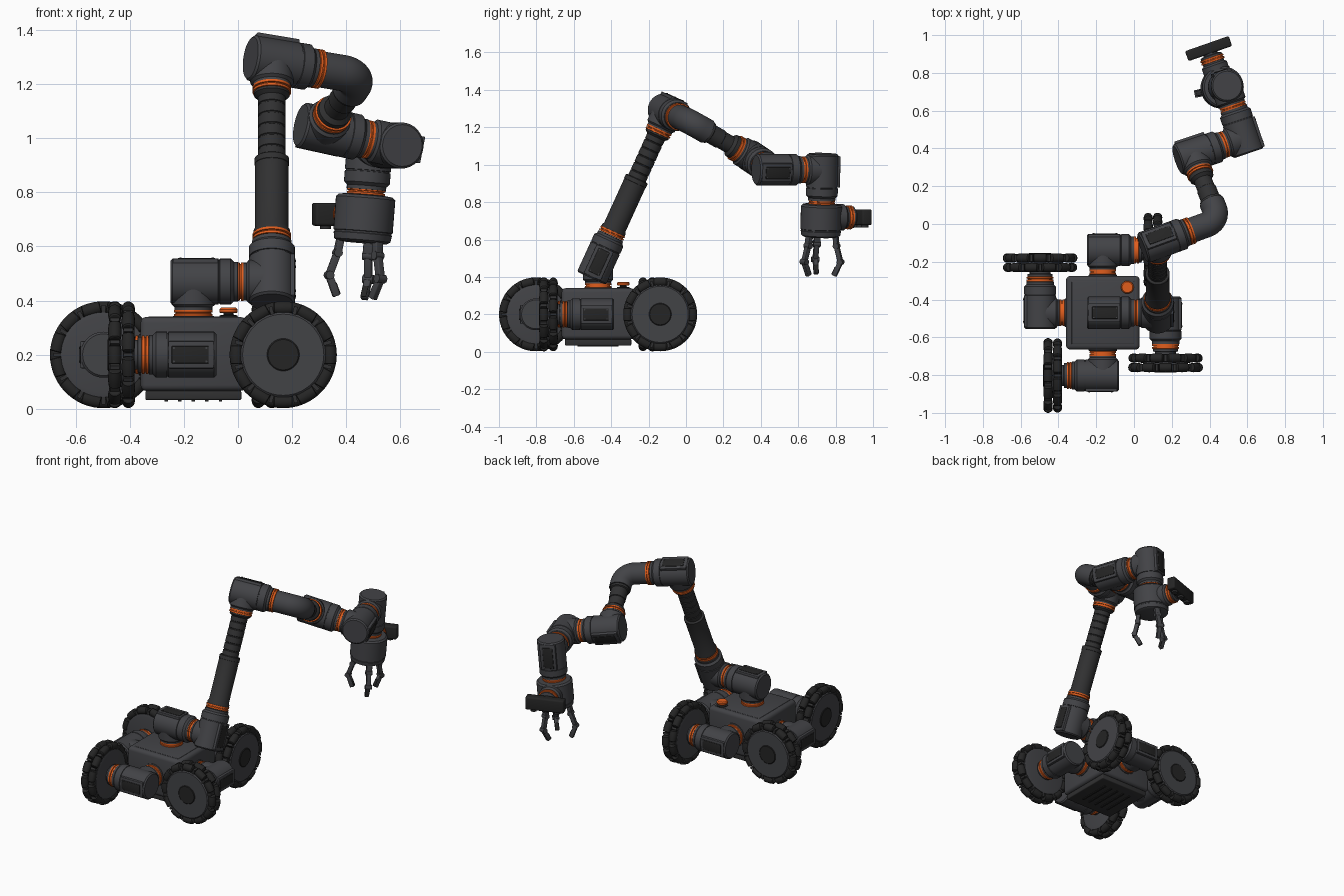
import bpy, bmesh
from math import pi, cos, sin, sqrt, radians
from mathutils import Vector as V, Matrix

if "Cube" in bpy.data.objects:
    bpy.data.objects.remove(bpy.data.objects["Cube"])

def mat(name, *c):
    m = bpy.data.materials.new(name)
    m.diffuse_color = (*c, 1)
    m.use_nodes = True
    m.node_tree.nodes["Principled BSDF"].inputs["Base Color"].default_value = m.diffuse_color
    return m

SHELL = mat("shell_grey", .055, .056, .062)
RUBBER = mat("black_rubber", .018, .018, .018)
TUBE = mat("tube_dark", .03, .03, .031)
ORANGE = mat("orange", .75, .11, .012)
X, Y, Z = V((1, 0, 0)), V((0, 1, 0)), V((0, 0, 1))

def make(name, bm, m):
    bmesh.ops.recalc_face_normals(bm, faces=bm.faces[:])
    for f in bm.faces:
        f.smooth = True
    for e in bm.edges:
        e.smooth = len(e.link_faces) == 2 and e.calc_face_angle(0) < radians(32)
    me = bpy.data.meshes.new(name)
    bm.to_mesh(me)
    bm.free()
    me.materials.append(m)
    ob = bpy.data.objects.new(name, me)
    bpy.context.collection.objects.link(ob)
    return ob

def skin(bm, rings):
    n = len(rings[0])
    for a, b in zip(rings, rings[1:]):
        for i in range(n):
            bm.faces.new((a[i], a[(i + 1) % n], b[(i + 1) % n], b[i]))
    bm.faces.new(rings[0][::-1])
    bm.faces.new(rings[-1])

def add_lathe(bm, prof, o, axis, seg=40):
    # prof: (radius, distance along the axis) pairs
    q = axis.to_track_quat('Z', 'Y')
    skin(bm, [[bm.verts.new(o + q @ V((r * cos(2 * pi * i / seg), r * sin(2 * pi * i / seg), s)))
               for i in range(seg)] for r, s in prof])

def lathe(name, prof, o, axis, m, seg=40):
    bm = bmesh.new()
    add_lathe(bm, prof, o, axis, seg)
    return make(name, bm, m)

def add_box(bm, c, ax, ay, size, bevel=0):
    ax = ax.normalized()
    ay = (ay - ax * ay.dot(ax)).normalized()
    M = Matrix((ax, ay, ax.cross(ay))).transposed().to_4x4()
    M.translation = c
    t = bmesh.ops.create_cube(bm, size=1, matrix=M @ Matrix.Diagonal((*size, 1)))
    if bevel:
        es = list({e for v in t['verts'] for e in v.link_edges})
        bmesh.ops.bevel(bm, geom=es, offset=bevel, segments=3, profile=.5, affect='EDGES')

def box(name, c, ax, ay, size, m, bevel=0):
    bm = bmesh.new()
    add_box(bm, c, ax, ay, size, bevel)
    return make(name, bm, m)

def ring(name, o, d, s, r=.071):
    # double orange seal ring with a groove
    lathe(name, [(r - .006, s - .013), (r, s - .012), (r, s - .003), (r - .006, s - .002), (r - .006, s + .002),
                 (r, s + .003), (r, s + .012), (r - .006, s + .013)], o, d, ORANGE)

def joint(name, c, inp, out):
    # motor housing along the output axis, stub towards the input, service panel opposite
    lathe(name + "_housing", [(.077, -.085), (.085, -.077), (.085, .092), (.081, .093), (.081, .097), (.085, .098),
                              (.085, .138), (.073, .15), (.073, .164), (.06, .166)], c, out, SHELL)
    lathe(name + "_input_stub", [(.08, 0), (.08, .085), (.07, .094), (.07, .104), (.06, .105)], c, inp, SHELL)
    ring(name + "_input_ring", c, inp, .116)
    box(name + "_panel_frame", c - inp * .074 + out * .008, out, inp, (.168, .022, .1), SHELL, .004)
    box(name + "_panel", c - inp * .082 + out * .012, out, inp, (.137, .012, .064), RUBBER, .003)
    bm = bmesh.new()
    side = out.cross(inp)
    for a in (-1, 1):
        for b in (-1, 1):
            add_lathe(bm, [(.004, .085), (.004, .09)], c + out * (.012 + a * .06) + side * b * .025, -inp, 8)
    make(name + "_panel_screws", bm, SHELL)

def wheel(name, c, w):
    # omni wheel: two staggered rows of barrel rollers
    u, v = w.orthogonal().normalized(), None
    v = w.cross(u)
    lathe(name + "_axle", [(.066, .19), (.066, .205), (.055, .207), (.055, .23)], c, w, SHELL)
    ring(name + "_axle_ring", c, w, .178)
    lathe(name + "_hub", [(.14, .217), (.157, .221), (.157, .258), (.12, .26), (.12, .27), (.157, .272),
                          (.157, .306), (.15, .312)], c, w, SHELL, 48)
    lathe(name + "_cap", [(.06, .305), (.06, .314), (.056, .317)], c, w, RUBBER)
    rollers, clamps = bmesh.new(), bmesh.new()
    n, D = 12, .173
    for row, s in enumerate((.24, .29)):
        for i in range(n):
            a = 2 * pi * (i + row / 2) / n
            rad, tan = u * cos(a) + v * sin(a), v * cos(a) - u * sin(a)
            xs = [-.035, -.032, -.016, 0, .016, .032, .035]
            prof = [(sqrt(.198 ** 2 - x * x) - D - (.004 if abs(x) > .033 else 0), x) for x in xs]
            add_lathe(rollers, prof, c + w * s + rad * D, tan, 14)
            b = a + pi / n
            rad, tan = u * cos(b) + v * sin(b), v * cos(b) - u * sin(b)
            add_box(clamps, c + w * s + rad * .163, rad, tan, (.042, .014, .036))
    make(name + "_rollers", rollers, RUBBER)
    make(name + "_roller_clamps", clamps, TUBE)

# chassis
C = V((-.165, -.47, .2))
box("chassis", C + Z * .003, X, Y, (.39, .39, .274), SHELL, .022)
box("chassis_lid", C + Z * .139, X, Y, (.33, .33, .006), SHELL, .002)
box("belly_plate", V((-.165, -.47, .05)), X, Y, (.355, .355, .034), TUBE, .006)
bm = bmesh.new()
for k in range(5):
    add_box(bm, V((-.165 - .1 + k * .05, -.47, .031)), X, Y, (.012, .22, .006))
make("belly_ribs", bm, RUBBER)
B = V((-.035, -.335, 0))
lathe("stop_button_base", [(.034, .33), (.034, .345), (.018, .348), (.018, .36)], B, Z, RUBBER)
lathe("stop_button", [(.03, .354), (.034, .358), (.034, .367), (.028, .374)], B, Z, ORANGE)

# four wheel units, turned about the chassis
for k, label in enumerate(("right", "back", "left", "front")):
    d = V((round(cos(k * pi / 2)), round(sin(k * pi / 2)), 0))
    w = V((d.y, -d.x, 0))
    lathe(label + "_flange", [(.076, .18), (.076, .2), (.066, .205)], C, d, SHELL)
    joint(label + "_drive", C + d * .332, -d, w)
    wheel(label + "_wheel", C + d * .332, w)

# arm joints and directions
C0 = V((-.165, -.47, .47))
C1 = V((.125, -.47, .47))
d1 = V((0, .415, .91)).normalized()
C2 = C1 + d1 * .895
d2 = V((.928, .338, -.154)).normalized()
P3 = C2 + d2 * .35
C5 = V((.58, .455, .973))
d4 = V((.93, .307, -.204)).normalized()
C4 = C5 - d4 * .29
d3 = (C4 - P3).normalized()
L3 = (C4 - P3).length
d5 = V((-.32, .947, 0)).normalized()
C6 = C5 + d5 * .29
d6 = V((-.08, -.027, -1)).normalized()
lathe("turret_flange", [(.076, .135), (.076, .142), (.066, .146)], C, Z, SHELL)
joint("turret", C0, -Z, X)
joint("shoulder", C1, -X, d1)
joint("elbow", C2, -d1, d2)
joint("forearm", C4, -d3, d4)
joint("wrist_pitch", C5, -d4, d5)
joint("wrist_roll", C6, -d5, d6)

# upper arm tube
ring("upper_arm_ring", C1, d1, .18)
lathe("upper_arm_lower_tube", [(.068, .19), (.068, .205), (.062, .215), (.062, .475), (.064, .476), (.064, .498),
                               (.058, .502)], C1, d1, TUBE)
lathe("upper_arm_upper_tube", [(.051, .49)] + [p for k in range(5) for p in
      ((.051, .53 + k * .045), (.048, .532 + k * .045), (.048, .536 + k * .045), (.051, .538 + k * .045))]
      + [(.051, .745), (.066, .757), (.066, .768)], C1, d1, TUBE)

# bent elbow pipe, swept in the plane of the two arm directions
ring("elbow_output_ring", C2, d2, .18, .073)
nrm = d2.cross(d3).normalized()
R = .075
path = [(C2 + d2 * .19, d2)]
ang = d2.angle(d3)
trim = R * sin(ang / 2) / cos(ang / 2)
start, side = P3 - d2 * trim, nrm.cross(d2)
for k in range(13):
    a = ang * k / 12
    path.append((start + d2 * R * sin(a) + side * R * (1 - cos(a)), d2 * cos(a) + side * sin(a)))
path.append((P3 + d3 * .115, d3))
bm = bmesh.new()
skin(bm, [[bm.verts.new(p + (nrm * cos(2 * pi * i / 40) + nrm.cross(t) * sin(2 * pi * i / 40)) * .067)
           for i in range(40)] for p, t in path])
make("elbow_pipe", bm, SHELL)
lathe("forearm_tube", [(.06, .11), (.06, .13), (.052, .134), (.052, .2), (.048, .203), (.048, L3 - .165),
                       (.064, L3 - .15), (.064, L3 - .127)], P3, d3, TUBE)

# gripper palm
ring("gripper_ring", C6, d6, .172)
lathe("gripper_palm", [(.07, .182), (.1, .186), (.11, .196), (.11, .318), (.106, .32), (.106, .326), (.108, .328),
                       (.104, .352), (.09, .36)], C6, d6, SHELL)

# three bent fingers
gx = (X - d6 * X.dot(d6)).normalized()
gy = (Y - d6 * Y.dot(d6) - gx * Y.dot(gx)).normalized()
for k in range(3):
    a = radians(193 + 120 * k)
    r, t = gx * cos(a) + gy * sin(a), gy * cos(a) - gx * sin(a)
    pts = [C6 + r * p + d6 * s for p, s in ((.082, .345), (.09, .405), (.115, .49), (.082, .562))]
    bm = bmesh.new()
    for (p, q), wd in zip(zip(pts, pts[1:]), (.036, .028, .026)):
        add_box(bm, (p + q) / 2, q - p, t, ((q - p).length + .006, wd, .026), .004)
    for p in pts[1:3]:
        add_lathe(bm, [(.016, -.02), (.016, .02)], p, t, 16)
    make("finger_%d" % (k + 1), bm, SHELL)
    box("finger_pad_%d" % (k + 1), (pts[2] + pts[3] * 2) / 3 - r * .012, pts[3] - pts[2], t,
        (.045, .022, .01), RUBBER, .002)

# side camera on the palm
G, e = C6 + d6 * .255, V((-.33, .944, 0)).normalized()
lathe("camera_mount", [(.07, .08), (.07, .125), (.058, .135), (.058, .145)], G, e, SHELL)
ring("camera_ring", G, e, .157, .064)
lathe("camera_neck", [(.058, .168), (.058, .18), (.04, .184), (.04, .2)], G, e, SHELL)
cam = V((e.y, -e.x, 0))
box("camera_body", G + e * .218, cam, e, (.245, .056, .085), RUBBER, .01)
bm = bmesh.new()
for s in (-.075, 0, .075):
    add_lathe(bm, [(.02, .03), (.02, .054), (.014, .055)], G + e * .22 + cam * s, -Z, 20)
make("camera_lenses", bm, TUBE)
